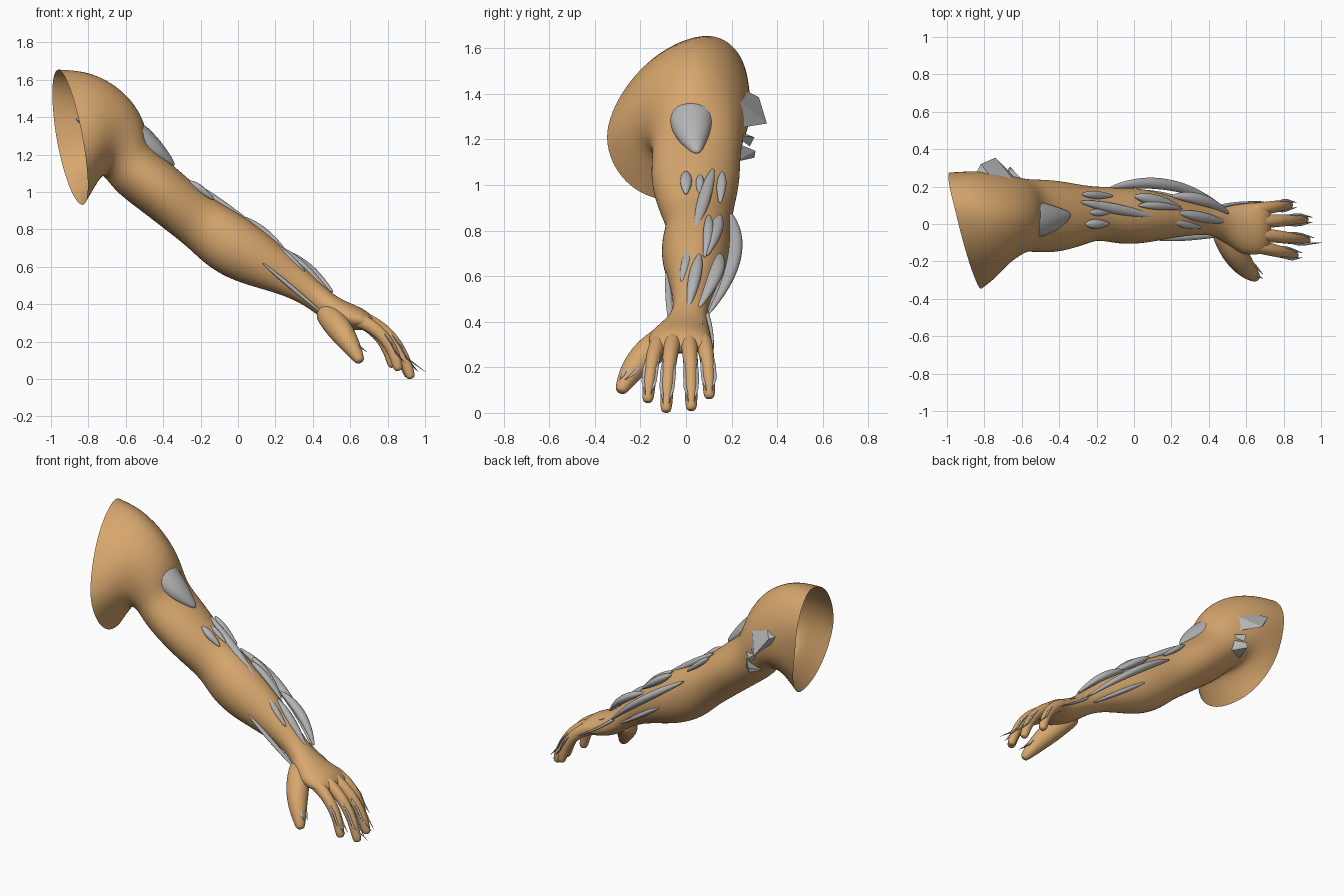
import bpy, bmesh, math
from mathutils import Vector as V

if "Cube" in bpy.data.objects:
    bpy.data.objects.remove(bpy.data.objects["Cube"])


def material(name, rgb):
    m = bpy.data.materials.new(name)
    m.diffuse_color = (*rgb, 1)
    m.use_nodes = True
    m.node_tree.nodes["Principled BSDF"].inputs["Base Color"].default_value = m.diffuse_color
    return m


SKIN = material("tan_skin", (0.68, 0.385, 0.155))
GREY = material("muscle_grey", (0.46, 0.46, 0.46))


def finish(name, bm, mat, levels, angle=60):
    bmesh.ops.recalc_face_normals(bm, faces=bm.faces)
    me = bpy.data.meshes.new(name)
    bm.to_mesh(me)
    bm.free()
    me.materials.append(mat)
    ob = bpy.data.objects.new(name, me)
    bpy.context.collection.objects.link(ob)
    if levels:
        ob.modifiers.new("smooth", 'SUBSURF').levels = levels
    bpy.ops.object.select_all(action='DESELECT')
    ob.select_set(True)
    bpy.context.view_layer.objects.active = ob
    bpy.ops.object.shade_smooth_by_angle(angle=math.radians(angle))


def loft(name, rings, mat, levels, open_start=False):
    bm = bmesh.new()
    vs = [[bm.verts.new(p) for p in r] for r in rings]
    n = len(vs[0])
    for a, b in zip(vs, vs[1:]):
        for i in range(n):
            bm.faces.new((a[i], a[(i + 1) % n], b[(i + 1) % n], b[i]))
    if not open_start:
        bm.faces.new(vs[0])
    bm.faces.new(vs[-1])
    finish(name, bm, mat, levels)


def ring(top, front, bottom, back, n=20):
    """Closed section whose quarters run through four points."""
    t, f, b, k = map(V, (top, front, bottom, back))
    c = (t + f + b + k) / 4
    out = []
    for i in range(n):
        a = 2 * math.pi * i / n
        co, si = math.cos(a), math.sin(a)
        out.append(c + abs(co) * ((t if co > 0 else b) - c) + abs(si) * ((k if si > 0 else f) - c))
    return out


def limb(x, z, h, y0, y1):
    """Oval section across the sloping arm axis."""
    y, dx, dz = (y0 + y1) / 2, h * .5, h * .866
    return ring((x + dx, y, z + dz), (x, y0, z), (x - dx, y, z - dz), (x, y1, z))


def arc(a, m, b, n=6):
    """Smooth path from a through m to b."""
    a, m, b = V(a), V(m), V(b)
    c = 2 * m - (a + b) / 2
    return [a * (1 - t) ** 2 + c * 2 * t * (1 - t) + b * t * t for t in (i / n for i in range(n + 1))]


def tube(name, pts, radius, mat, levels=1, flat=1.0, n=8, tip=False):
    """Tube along pts; radius is a function of the position 0..1."""
    pts = list(pts)
    k = len(pts) - 1
    radii = [radius(i / k) for i in range(k + 1)]
    if tip:
        d = (pts[-1] - pts[-2]).normalized()
        pts.append(pts[-1] + d * radii[-1] * 0.8)
        radii.append(radii[-1] * 0.65)
    rings = []
    for i, p in enumerate(pts):
        t = (pts[min(i + 1, len(pts) - 1)] - pts[max(i - 1, 0)]).normalized()
        s = V((0, 1, 0))
        s = (s - t * s.dot(t)).normalized()
        u = t.cross(s)
        angles = [2 * math.pi * j / n for j in range(n)]
        rings.append([p + radii[i] * (s * math.cos(a) + u * flat * math.sin(a)) for a in angles])
    loft(name, rings, mat, levels)


def hull(name, pts):
    bm = bmesh.new()
    for p in pts:
        bm.verts.new(p)
    bmesh.ops.convex_hull(bm, input=bm.verts)
    finish(name, bm, GREY, 0, 20)


# open shoulder shell, arm and palm as one skin
shell = [
    ring((-.955, .07, 1.66), (-.82, -.355, 1.23), (-.84, .0, .93), (-.975, .27, 1.31)),
    ring((-.785, .06, 1.655), (-.74, -.295, 1.28), (-.76, .0, 1.06), (-.86, .285, 1.31)),
    ring((-.605, .05, 1.55), (-.65, -.19, 1.28), (-.72, .03, 1.10), (-.73, .28, 1.28)),
    ring((-.495, .05, 1.39), (-.58, -.15, 1.19), (-.69, .04, 1.05), (-.62, .25, 1.2)),
]
arm = [(-.56, 1.12, .155, -.15, .24), (-.43, 1.02, .152, -.16, .24), (-.285, .90, .146, -.12, .21),
       (-.195, .83, .146, -.08, .20), (-.075, .74, .168, -.113, .20), (.06, .658, .158, -.105, .19),
       (.20, .583, .122, -.075, .15), (.32, .513, .089, -.06, .11), (.423, .435, .071, -.055, .09),
       (.495, .375, .072, -.11, .10), (.575, .336, .076, -.165, .11), (.655, .315, .062, -.168, .117),
       (.70, .296, .042, -.155, .11), (.73, .28, .02, -.13, .09)]
loft("arm_skin", shell + [limb(*s) for s in arm], SKIN, 2, open_start=True)

# fingers and thumb, each with two thin pointed tendons along its sides
fingers = {
    "index": [(.62, -.11, .325), (.775, -.147, .23), (.855, -.167, .065)],
    "middle": [(.63, -.05, .335), (.815, -.073, .225), (.92, -.087, .022)],
    "ring": [(.63, .01, .335), (.81, .02, .22), (.91, .023, .03)],
    "little": [(.62, .07, .33), (.755, .093, .235), (.825, .102, .082)],
    "thumb": [(.46, -.01, .365), (.555, -.18, .25), (.645, -.28, .11)],
}
for name, (a, m, b) in fingers.items():
    thumb = name == "thumb"
    path = arc(a, m, b)
    if thumb:
        tube(name, path, lambda t: .033 + .04 * math.sin(math.pi * min(1, t * .75 + .25)), SKIN, 2, 1, 10, True)
    else:
        tube(name + "_finger", path, lambda t: .042 - .014 * t ** .8, SKIN, 2, 1.05, 10, True)
    for side in (-1, 1):
        out = .085 if name == "middle" and side < 0 else .045
        y = side * (.022 if thumb else .025)
        line = [p + V((.010 + .03 * thumb, y, .010)) for p in path[3:]]
        line[-1] = path[-1] + V((out, y * .5, .015 + .02 * thumb))
        tube("%s_tendon_%s" % (name, "inner" if side < 0 else "outer"), line,
             lambda t: .001 + .009 * math.sin(math.pi * (t * .85 + .15)), GREY, 0, .7, 6)

# upper arm muscle end below the shoulder cap
tube("shoulder_muscle_end", arc((-.57, .025, 1.32), (-.455, .028, 1.23), (-.34, .05, 1.14)),
     lambda t: .105 - .09 * t ** 2, GREY, 2, .75, 12)

# plates standing out behind the shoulder
hull("shoulder_blade_plate", [(-.87, .22, 1.39), (-.82, .32, 1.385), (-.74, .355, 1.27), (-.62, .23, 1.25),
                              (-.64, .23, 1.37), (-.76, .25, 1.42)])
hull("rear_plate_upper", [(-.70, .22, 1.24), (-.66, .30, 1.21), (-.66, .28, 1.17), (-.57, .21, 1.22)])
hull("rear_plate_lower", [(-.69, .20, 1.10), (-.66, .305, 1.15), (-.67, .30, 1.12), (-.58, .21, 1.19),
                          (-.58, .21, 1.10)])

# spindle shaped forearm muscles: start, end, greatest radius, bow away from the arm axis
muscles = {
    "elbow_muscle_inner": ((-.26, .0, 1.06), (-.13, .0, .96), .028, 0),
    "elbow_muscle_middle": ((-.24, .062, 1.045), (-.13, .06, .965), .02, 0),
    "elbow_muscle_outer": ((-.28, .16, 1.06), (-.11, .15, .92), .023, 0),
    "long_extensor": ((-.29, .12, 1.075), (.15, .03, .77), .03, 0),
    "thumb_extensor": ((.2, .015, .72), (.36, -.02, .575), .023, 0),
    "wrist_extensor": ((.24, .06, .70), (.49, .01, .46), .030, .005),
    "finger_extensor_a": ((0, .15, .87), (.25, .09, .69), .034, .005),
    "finger_extensor_b": ((.02, .10, .87), (.26, .08, .68), .024, .015),
    "finger_extensor_c": ((.20, .15, .70), (.51, .055, .46), .034, .035),
    "outer_extensor": ((-.13, .195, .88), (.47, .095, .43), .033, .07),
    "outer_flexor": ((.05, .18, .66), (.42, .085, .41), .02, 0),
    "inner_flexor": ((.12, -.085, .63), (.50, -.06, .31), .016, 0),
}
A0, A1 = V((-.43, .04, 1.02)), V((.42, .02, .44))
AXIS = (A1 - A0).normalized()
for name, (a, b, r, bow) in muscles.items():
    mid = (V(a) + V(b)) / 2
    out = (mid - A0) - AXIS * (mid - A0).dot(AXIS)
    tube(name, arc(a, mid + out.normalized() * bow, b),
         lambda t: r * (.25 + .8 * math.sin(math.pi * t ** .8)), GREY, 2, .8)

# wrist band and outer hand tendon
hull("wrist_band", [(x, y, z + dz) for dz in (0, .02) for x, y, z in
                    ((.52, .015, .415), (.56, .015, .40), (.54, .075, .39), (.58, .075, .37))])
tube("hand_tendon", arc((.45, .09, .44), (.56, .112, .355), (.70, .118, .27)),
     lambda t: .012 - .008 * t, GREY, 1)
